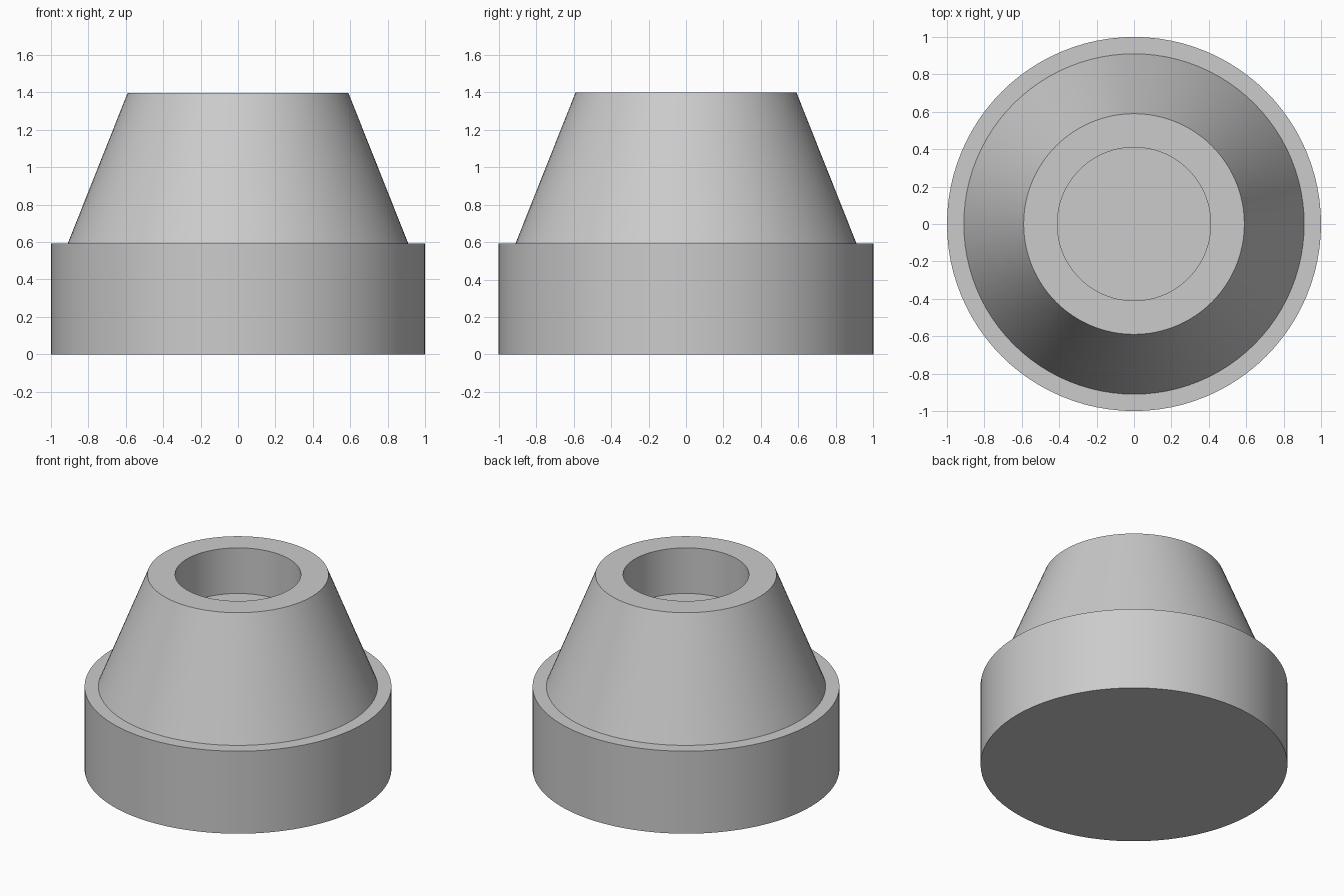
import bpy
import bmesh
import math

cube = bpy.data.objects.get("Cube")
if cube:
    bpy.data.objects.remove(cube, do_unlink=True)

SEGMENTS = 96

grey = bpy.data.materials.new("light_grey")
grey.use_nodes = True
colour = (0.6, 0.6, 0.6, 1)
grey.diffuse_color = colour
grey.node_tree.nodes["Principled BSDF"].inputs["Base Color"].default_value = colour


def lathe(name, profile):
    """Spin (radius, height) points around z into a closed solid."""
    bm = bmesh.new()
    verts = [bm.verts.new((r, 0, z)) for r, z in profile]
    edges = [bm.edges.new(pair) for pair in zip(verts, verts[1:])]
    bmesh.ops.spin(bm, geom=verts + edges, cent=(0, 0, 0), axis=(0, 0, 1),
                   angle=math.tau, steps=SEGMENTS, use_merge=True)
    bmesh.ops.remove_doubles(bm, verts=bm.verts, dist=1e-4)
    # Close the open rims with flat caps
    bmesh.ops.holes_fill(bm, edges=[e for e in bm.edges if e.is_boundary])
    bmesh.ops.recalc_face_normals(bm, faces=bm.faces)
    mesh = bpy.data.meshes.new(name)
    bm.to_mesh(mesh)
    bm.free()
    mesh.materials.append(grey)
    obj = bpy.data.objects.new(name, mesh)
    bpy.context.collection.objects.link(obj)
    bpy.ops.object.select_all(action="DESELECT")
    obj.select_set(True)
    bpy.context.view_layer.objects.active = obj
    bpy.ops.object.shade_smooth_by_angle(angle=math.radians(30))
    return obj


# One turned body: base disc, ledge, tapered neck, rim and blind bore
lathe("tapered_body", [
    (1.0, 0), (1.0, 0.593),
    (0.91, 0.593), (0.59, 1.398),
    (0.41, 1.398), (0.41, 1.07),
])
